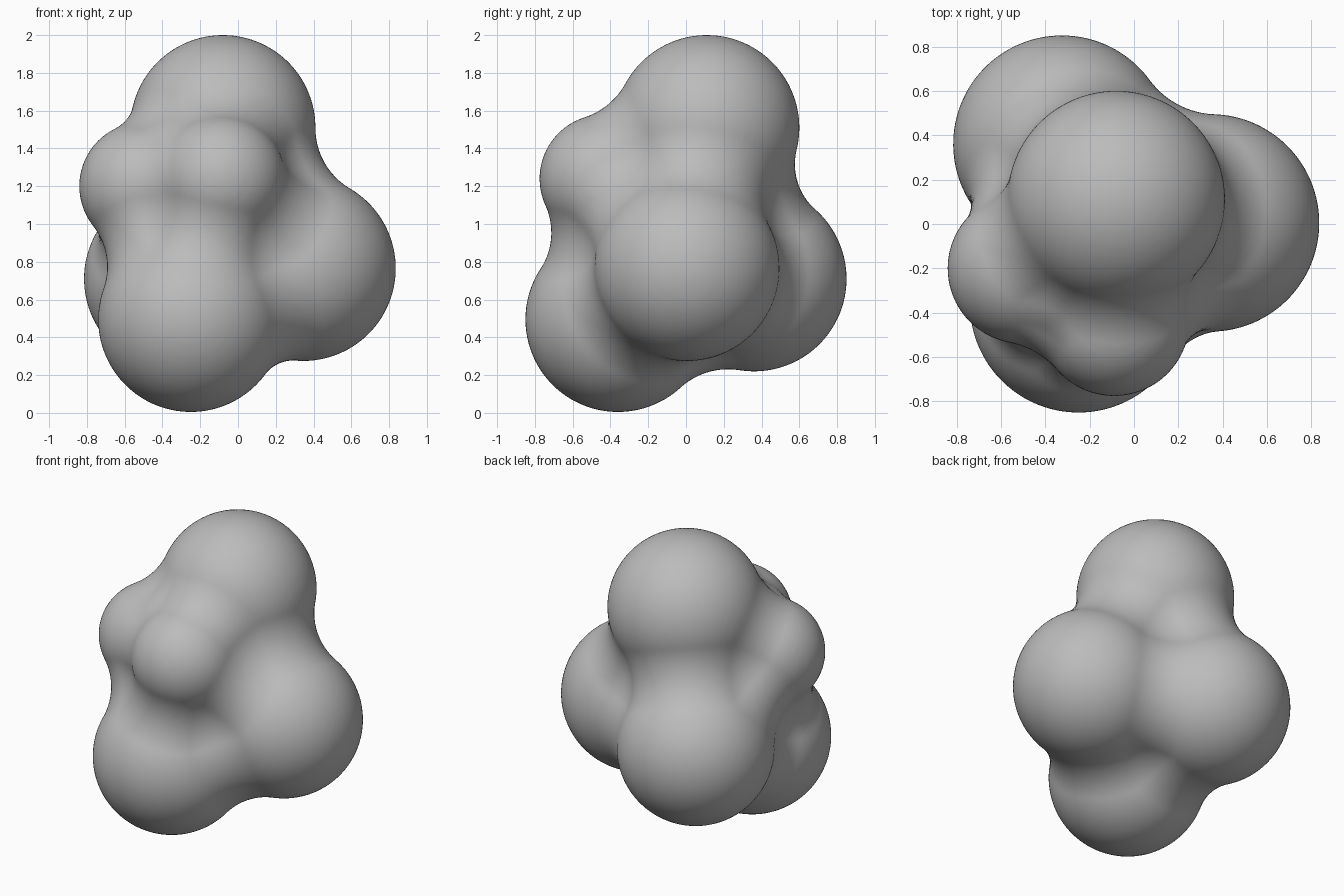
import bpy, bmesh, math
from mathutils import Vector

if "Cube" in bpy.data.objects:
    bpy.data.objects.remove(bpy.data.objects["Cube"])

PROBE = 0.385
# lobes of the rounded body: centre and radius
LOBES = [(Vector(c), r) for c, r in [
    ((-0.08, 0.11, 1.51), 0.49),     # top
    ((0.345, 0.005, 0.765), 0.49),   # right
    ((-0.325, 0.36, 0.71), 0.49),    # back
    ((-0.25, -0.36, 0.495), 0.49),   # front, low
    ((-0.09, -0.435, 1.24), 0.34),   # front, small
    ((-0.50, -0.20, 1.20), 0.34),    # left, small
    ((-0.112, -0.042, 0.797), 0.47),  # lower core
    ((-0.205, -0.16, 1.168), 0.47),  # upper core
]]
BIG = [(c, r + PROBE) for c, r in LOBES]
N = len(BIG)


def exposed(p, skip=()):
    return all(k in skip or (p - c).length_squared >= r * r - 1e-7
               for k, (c, r) in enumerate(BIG))


# circles where two enlarged lobes meet
circles = []
for i in range(N):
    for j in range(i + 1, N):
        (a, ra), (b, rb) = BIG[i], BIG[j]
        d = (b - a).length
        if abs(ra - rb) < d < ra + rb:
            n = (b - a) / d
            t = (d * d + ra * ra - rb * rb) / (2 * d)
            circles.append((i, j, a + n * t, n, math.sqrt(ra * ra - t * t)))

# points where three enlarged lobes meet
corners = []
for i, j, m, n, rad in circles:
    u = n.orthogonal().normalized()
    v = n.cross(u)
    for k in range(j + 1, N):
        c, r = BIG[k]
        w = m - c
        x, y = w.dot(u), w.dot(v)
        amp = 2 * rad * math.hypot(x, y)
        q = r * r - w.length_squared - rad * rad
        if amp > abs(q):
            base, off = math.atan2(y, x), math.acos(q / amp)
            for ang in (base + off, base - off):
                p = m + (u * math.cos(ang) + v * math.sin(ang)) * rad
                if exposed(p, (i, j, k)):
                    corners.append(p)


def nearest_outer(p):
    """Nearest point on the outside of the enlarged lobes."""
    best, dist = None, 1e9
    for k, (c, r) in enumerate(BIG):
        s = c + (p - c).normalized() * r
        d = (s - p).length
        if d < dist and exposed(s, (k,)):
            best, dist = s, d
    for i, j, m, n, rad in circles:
        w = p - m
        w = w - n * w.dot(n)
        s = m + w.normalized() * rad
        d = (s - p).length
        if d < dist and exposed(s, (i, j)):
            best, dist = s, d
    for s in corners:
        d = (s - p).length
        if d < dist:
            best, dist = s, d
    return best


# overlapping balls fused into one skin
bm = bmesh.new()
for c, r in LOBES:
    made = bmesh.ops.create_icosphere(bm, subdivisions=5, radius=r)
    bmesh.ops.translate(bm, verts=made["verts"], vec=c)
mesh = bpy.data.meshes.new("rounded_body")
bm.to_mesh(mesh)
bm.free()
body = bpy.data.objects.new("rounded_body", mesh)
bpy.context.collection.objects.link(body)
bpy.context.view_layer.objects.active = body
body.select_set(True)
fuse = body.modifiers.new("fuse", 'REMESH')
fuse.mode = 'VOXEL'
fuse.voxel_size = 0.026
bpy.ops.object.modifier_apply(modifier=fuse.name)

# fill the creases as a rolling ball would
for v in body.data.vertices:
    s = nearest_outer(v.co)
    if s is not None:
        v.co = s + (v.co - s).normalized() * PROBE

grey = bpy.data.materials.new("grey")
grey.diffuse_color = (0.5, 0.5, 0.5, 1)
grey.use_nodes = True
grey.node_tree.nodes["Principled BSDF"].inputs["Base Color"].default_value = grey.diffuse_color
body.data.materials.clear()
body.data.materials.append(grey)
bpy.ops.object.shade_smooth()
